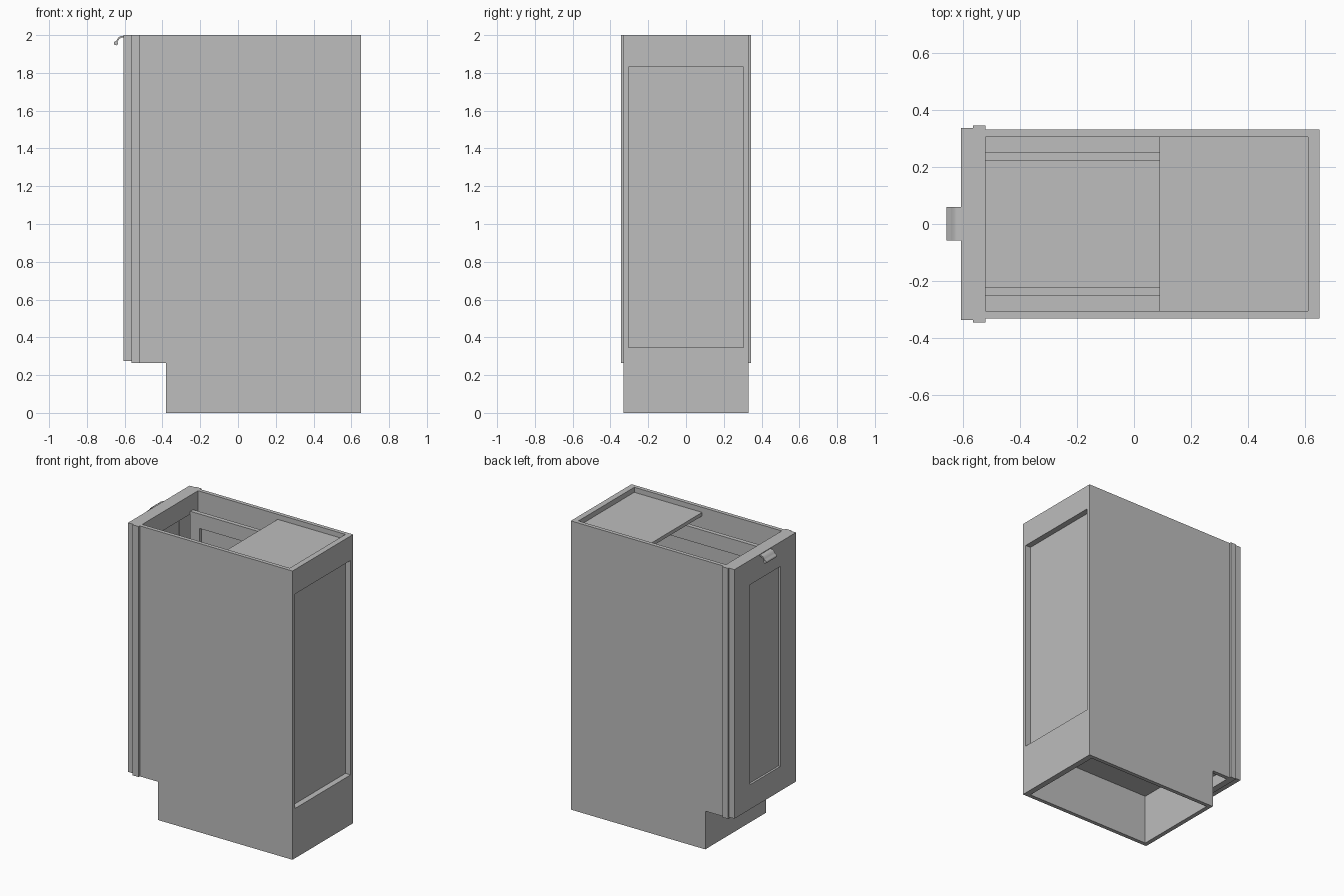
import bpy, bmesh, math
from mathutils import Vector

cube = bpy.data.objects.get("Cube")
if cube:
    bpy.data.objects.remove(cube, do_unlink=True)

GREY = (0.51, 0.51, 0.51, 1.0)
mat = bpy.data.materials.new("light grey")
mat.use_nodes = True
mat.diffuse_color = GREY
bsdf = mat.node_tree.nodes["Principled BSDF"]
bsdf.inputs["Base Color"].default_value = GREY
bsdf.inputs["Roughness"].default_value = 0.7


def finish(name, bm):
    bmesh.ops.recalc_face_normals(bm, faces=bm.faces)
    me = bpy.data.meshes.new(name)
    bm.to_mesh(me)
    bm.free()
    me.materials.append(mat)
    ob = bpy.data.objects.new(name, me)
    bpy.context.collection.objects.link(ob)
    return ob


def add_box(bm, x, y, z):
    vs = bmesh.ops.create_cube(bm, size=1)["verts"]
    for v in vs:
        v.co = Vector([(a + b) / 2 + c * (b - a)
                       for (a, b), c in zip((x, y, z), v.co)])


def box(name, x, y, z):
    bm = bmesh.new()
    add_box(bm, x, y, z)
    return finish(name, bm)


def extrude_xz(name, pts, y0, y1):
    """Solid from an x-z outline, between two y values."""
    bm = bmesh.new()
    face = bm.faces.new([bm.verts.new((x, y0, z)) for x, z in pts])
    ext = bmesh.ops.extrude_face_region(bm, geom=[face])["geom"]
    moved = [g for g in ext if isinstance(g, bmesh.types.BMVert)]
    bmesh.ops.translate(bm, vec=(0, y1 - y0, 0), verts=moved)
    return finish(name, bm)


def frame_x(name, x, y, z, stile, top, bottom):
    """Rectangular frame lying in the y-z plane."""
    bm = bmesh.new()
    add_box(bm, x, (y[0], y[0] + stile), z)
    add_box(bm, x, (y[1] - stile, y[1]), z)
    inner = (y[0] + stile, y[1] - stile)
    add_box(bm, x, inner, (z[1] - top, z[1]))
    add_box(bm, x, inner, (z[0], z[0] + bottom))
    return finish(name, bm)


IN = 0.305            # inner half width of the carcass
NOTCH = 0.265         # height of the toe recess

# Cabinet sides with the toe recess, and pull-out side frames
side = [(-0.38, 0), (0.65, 0), (0.65, 2), (-0.52, 2), (-0.52, NOTCH), (-0.38, NOTCH)]
for s, tag in ((1, "left"), (-1, "right")):
    extrude_xz(tag + "_side_panel", side, s * IN, s * 0.332)
    bm = bmesh.new()
    y = tuple(sorted((s * 0.22, s * 0.25)))
    add_box(bm, (-0.52, -0.45), y, (0.40, 1.89))
    add_box(bm, (0.46, 0.53), y, (0.40, 1.89))
    add_box(bm, (-0.45, 0.46), y, (1.79, 1.89))
    add_box(bm, (-0.45, 0.46), y, (0.40, 0.50))
    finish(tag + "_pullout_frame", bm)

# Carcass boards
box("cabinet_floor", (-0.52, 0.61), (-IN, IN), (0.345, 0.385))
box("toe_kick", (-0.38, -0.35), (-IN, IN), (0, 0.345))
box("back_top_rail", (0.61, 0.65), (-IN, IN), (1.83, 2))
box("back_bottom_rail", (0.61, 0.65), (-IN, IN), (0, 0.345))
box("back_panel", (0.597, 0.61), (-IN, IN), (0.345, 1.94))
box("top_panel", (0.09, 0.61), (-IN, IN), (1.94, 1.965))
box("pullout_floor", (-0.52, 0.53), (-0.22, 0.22), (0.40, 0.43))

# Face frame and door with a recessed centre panel
frame_x("face_frame", (-0.565, -0.52), (-0.345, 0.345), (NOTCH, 2), 0.065, 0.13, 0.12)
frame_x("door_frame", (-0.607, -0.565), (-0.337, 0.337), (0.275, 2), 0.172, 0.17, 0.17)
box("door_centre_panel", (-0.592, -0.567), (-0.165, 0.165), (0.445, 1.83))

# Curved pull tab with a rounded lip at the top of the door
path = [(-0.60, 1.992), (-0.618, 1.991), (-0.629, 1.985), (-0.637, 1.974), (-0.642, 1.966)]
t = 0.004
lip_c, lip_r = (-0.646, 1.957), 0.011
outline = [(x + t * 0.6, z - t) for x, z in path]
outline += [(lip_c[0] + lip_r * math.cos(a), lip_c[1] + lip_r * math.sin(a))
            for a in (math.radians(40 - i * 30) for i in range(10))]
outline += [(x - t * 0.6, z + t) for x, z in reversed(path)]
tab = extrude_xz("pull_tab", outline, -0.057, 0.06)
bpy.context.view_layer.objects.active = tab
tab.select_set(True)
bpy.ops.object.shade_smooth_by_angle(angle=math.radians(40))
